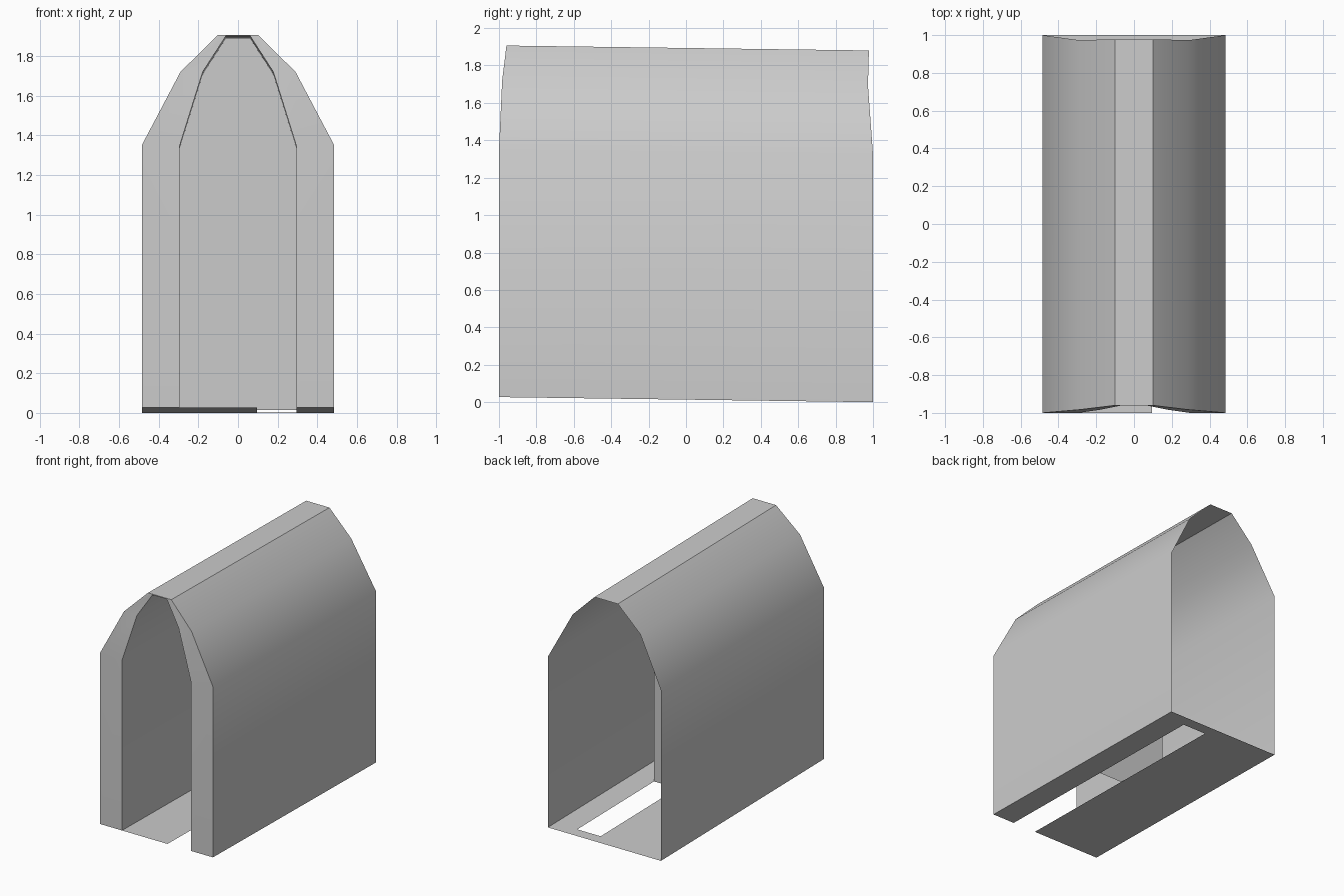
import bpy
import bmesh
from math import radians

cube = bpy.data.objects.get("Cube")
if cube:
    bpy.data.objects.remove(cube)

grey = bpy.data.materials.new("plain grey")
grey.use_nodes = True
colour = (0.6, 0.6, 0.6, 1)
grey.diffuse_color = colour
grey.node_tree.nodes["Principled BSDF"].inputs["Base Color"].default_value = colour

TILT = 0.0135  # the whole shell sinks slightly toward the back


def make(name, rings, faces):
    """Build one surface from rings of points and faces of (ring, index)."""
    bm = bmesh.new()
    verts = [[bm.verts.new((x, y, z - TILT * (y + 1))) for x, y, z in ring]
             for ring in rings]
    for face in faces:
        bm.faces.new([verts[r][i] for r, i in face])
    mesh = bpy.data.meshes.new(name)
    bm.to_mesh(mesh)
    bm.free()
    mesh.materials.append(grey)
    obj = bpy.data.objects.new(name, mesh)
    bpy.context.collection.objects.link(obj)
    bpy.ops.object.select_all(action="DESELECT")
    obj.select_set(True)
    bpy.context.view_layer.objects.active = obj
    bpy.ops.object.shade_smooth_by_angle(angle=radians(32))
    return obj


def arch(half, ys):
    """Mirror a half profile of (x, z) into a full arch, left foot to right foot."""
    side = [(x, y, z) for (x, z), y in zip(half, ys)]
    return [(-x, y, z) for x, y, z in side] + side[::-1]


def bridge(count, flip=False):
    """Quads joining ring 0 to ring 1."""
    quads = [[(0, i), (0, i + 1), (1, i + 1), (1, i)] for i in range(count - 1)]
    return [q[::-1] for q in quads] if flip else quads


# Half profiles, foot to crown
BASE = 0.027
outer = [(0.485, BASE), (0.485, 1.35), (0.29, 1.72), (0.1, 1.907)]
inner = [(0.295, BASE), (0.295, 1.345), (0.178, 1.72), (0.062, 1.9)]
front_y = [-1, -1, -0.983, -0.96]
back_y = [1, 1, 0.973, 0.978]

outer_front = arch(outer, front_y)
outer_back = arch(outer, back_y)
inner_front = arch(inner, front_y)
inner_back = arch(inner, [-0.03] * len(inner))
n = len(outer_front)

# Outer walls and roof
make("outer_shell", [outer_front, outer_back], bridge(n, True))

# Front rim between the outer and inner arches
make("front_rim", [outer_front, inner_front], bridge(n))

# Recessed passage and its end wall
make("inner_passage", [inner_front, inner_back], bridge(n))
make("end_wall", [inner_back], [[(0, i) for i in reversed(range(n))]])

# Floor with a long slot open at the front
outline = [(-0.485, -1), (0.095, -1), (0.095, 0.91), (0.295, 0.91),
           (0.295, -1), (0.485, -1), (0.485, 1), (-0.485, 1)]
make("slotted_floor", [[(x, y, BASE) for x, y in outline]],
     [[(0, i) for i in range(len(outline))]])
